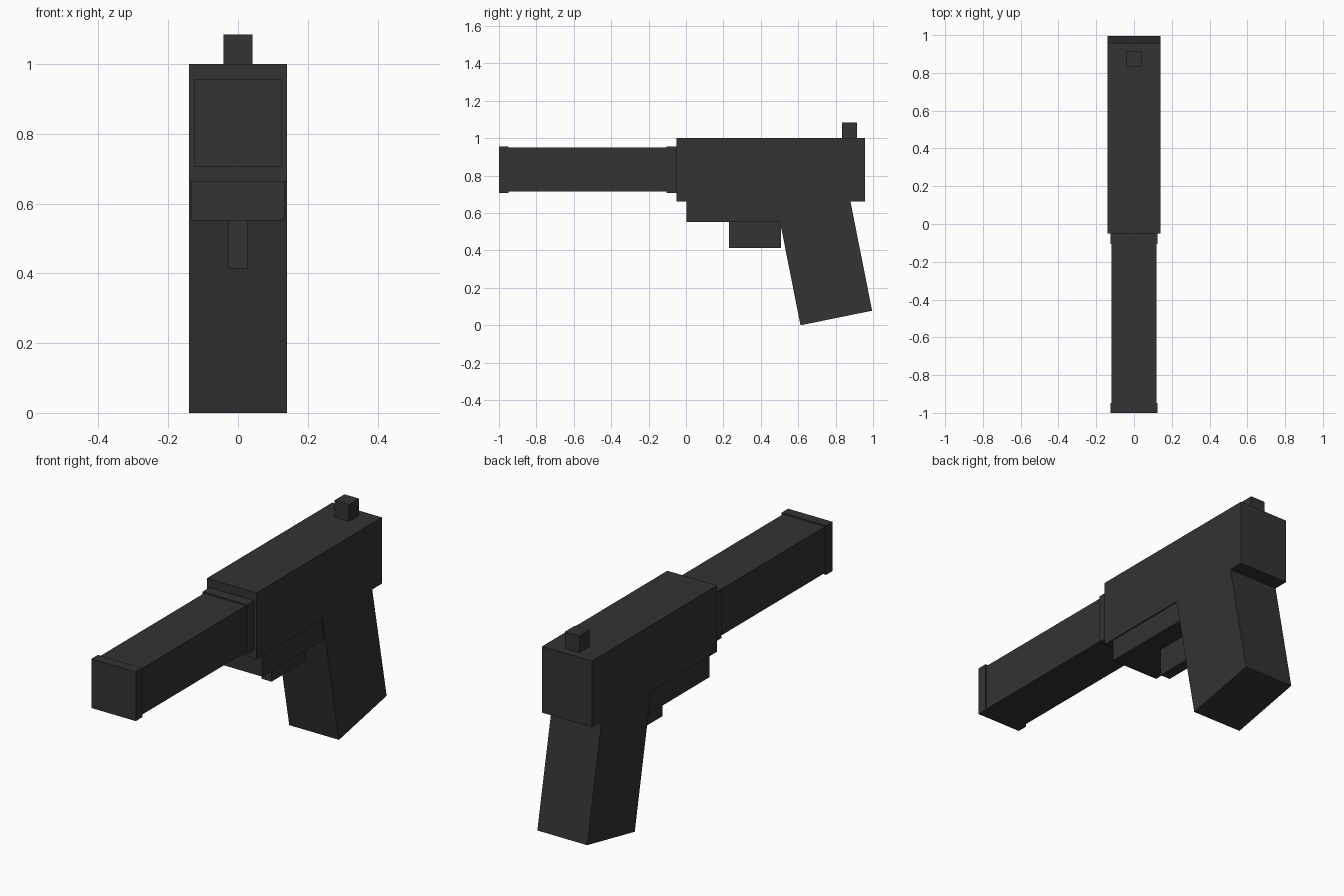
import bpy
import bmesh

if "Cube" in bpy.data.objects:
    bpy.data.objects.remove(bpy.data.objects["Cube"])

mat = bpy.data.materials.new("charcoal black")
mat.diffuse_color = (0.033, 0.033, 0.033, 1)
mat.use_nodes = True
mat.node_tree.nodes["Principled BSDF"].inputs["Base Color"].default_value = mat.diffuse_color


def prism(name, half_width, profile):
    """Extrude a (y, z) side profile symmetrically across x."""
    bm = bmesh.new()
    left = [bm.verts.new((-half_width, y, z)) for y, z in profile]
    right = [bm.verts.new((half_width, y, z)) for y, z in profile]
    bm.faces.new(left)
    bm.faces.new(right[::-1])
    n = len(profile)
    for i in range(n):
        j = (i + 1) % n
        bm.faces.new((left[i], right[i], right[j], left[j]))
    bmesh.ops.recalc_face_normals(bm, faces=bm.faces)
    mesh = bpy.data.meshes.new(name)
    bm.to_mesh(mesh)
    bm.free()
    mesh.materials.append(mat)
    obj = bpy.data.objects.new(name, mesh)
    bpy.context.collection.objects.link(obj)
    return obj


def block(name, half_width, y0, y1, z0, z1):
    return prism(name, half_width, [(y0, z0), (y1, z0), (y1, z1), (y0, z1)])


# Main body with the rear sight on top
block("body", 0.14, -0.05, 0.957, 0.663, 1.0)
block("rear_sight", 0.041, 0.835, 0.915, 0.99, 1.085)

# Long square barrel with a collar at each end
block("barrel", 0.118, -0.99, -0.04, 0.715, 0.95)
block("muzzle_collar", 0.125, -1.0, -0.948, 0.707, 0.957)
block("rear_collar", 0.125, -0.105, -0.045, 0.707, 0.957)

# Lower frame and trigger
block("lower_frame", 0.134, 0.004, 0.56, 0.552, 0.668)
block("trigger", 0.028, 0.23, 0.508, 0.412, 0.56)

# Raked grip, meeting the underside of the body
prism("grip", 0.14, [(0.612, 0.0), (0.995, 0.078), (0.879, 0.663), (0.481, 0.663)])
